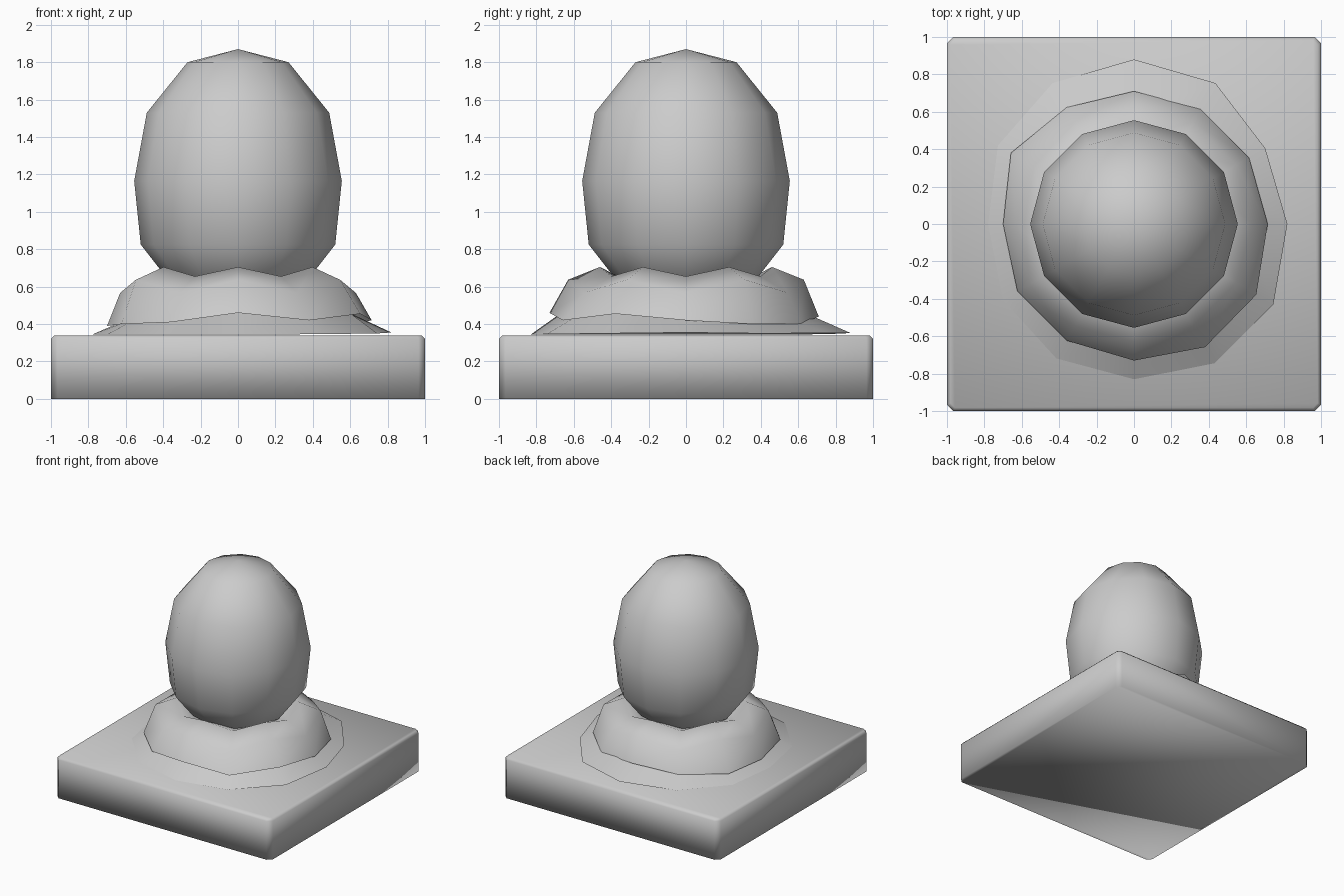
import bpy, bmesh
from math import sin, cos, radians

if "Cube" in bpy.data.objects:
    bpy.data.objects.remove(bpy.data.objects["Cube"])

N = 12


def loft(name, rings, bottom=None, top=None):
    """Skin a stack of 12-point rings; optional poles close the ends."""
    bm = bmesh.new()
    loops = [[bm.verts.new(p) for p in ring] for ring in rings]
    for a, b in zip(loops, loops[1:]):
        for i in range(N):
            j = (i + 1) % N
            bm.faces.new((a[i], a[j], b[j], b[i]))
    for z, loop in ((bottom, loops[0]), (top, loops[-1])):
        if z is not None:
            pole = bm.verts.new((0, 0, z))
            for i in range(N):
                bm.faces.new((loop[i], loop[(i + 1) % N], pole))
    bmesh.ops.recalc_face_normals(bm, faces=bm.faces)
    return finish(name, bm)


def finish(name, bm):
    me = bpy.data.meshes.new(name)
    bm.to_mesh(me)
    bm.free()
    for p in me.polygons:
        p.use_smooth = True
    ob = bpy.data.objects.new(name, me)
    bpy.context.collection.objects.link(ob)
    return ob


def ring(r, z, z_odd=None):
    """Regular ring; z_odd drops every other point for a zigzag edge."""
    return [(r * cos(radians(30 * i)), r * sin(radians(30 * i)),
             z_odd if z_odd is not None and i % 2 == 0 else z) for i in range(N)]


def wavy(radii, heights):
    return [(r * cos(radians(30 * i)), r * sin(radians(30 * i)), z)
            for i, (r, z) in enumerate(zip(radii, heights))]


# Square base slab with small chamfers on the upright and top edges
bm = bmesh.new()
bmesh.ops.create_cube(bm, size=2)
for v in bm.verts:
    v.co.z = 0.34 if v.co.z > 0 else 0.0
upright = [e for e in bm.edges if abs(e.verts[0].co.z - e.verts[1].co.z) > 0.1]
bmesh.ops.bevel(bm, geom=upright, offset=0.035, segments=1, affect='EDGES')
rim = [e for e in bm.edges if all(v.co.z > 0.33 for v in e.verts)]
bmesh.ops.bevel(bm, geom=rim, offset=0.018, segments=1, affect='EDGES')
finish("base", bm)

# Egg-shaped body
loft("egg", [ring(r, z) for r, z in ((0.22, 0.53), (0.38, 0.645), (0.52, 0.825),
                                     (0.555, 1.165), (0.46 / cos(0) * 1.06, 1.53),
                                     (0.27 * 1.0, 1.80))], bottom=0.48, top=1.87)

# Upper collar with a zigzag crest and an uneven drooping lip
lip_r = (0.715, 0.71, 0.71, 0.71, 0.72, 0.76, 0.70, 0.72, 0.72, 0.73, 0.76, 0.755)
lip_z = (0.42, 0.40, 0.40, 0.44, 0.41, 0.40, 0.39, 0.40, 0.41, 0.46, 0.42, 0.455)
loft("collar", [wavy(lip_r, lip_z), ring(0.63, 0.637, 0.567),
                ring(0.46, 0.705, 0.655), ring(0.34, 0.62)])

# Lower skirt spreading just above the base
skirt_r = (0.82, 0.81, 0.87, 0.88, 0.87, 0.84, 0.78, 0.81, 0.83, 0.83, 0.86, 0.86)
skirt_z = (0.355, 0.35, 0.352, 0.352, 0.346, 0.344, 0.344, 0.344, 0.344, 0.344, 0.346, 0.35)
loft("skirt", [wavy(skirt_r, skirt_z), wavy([r - 0.12 for r in lip_r], [z + 0.04 for z in lip_z])])
